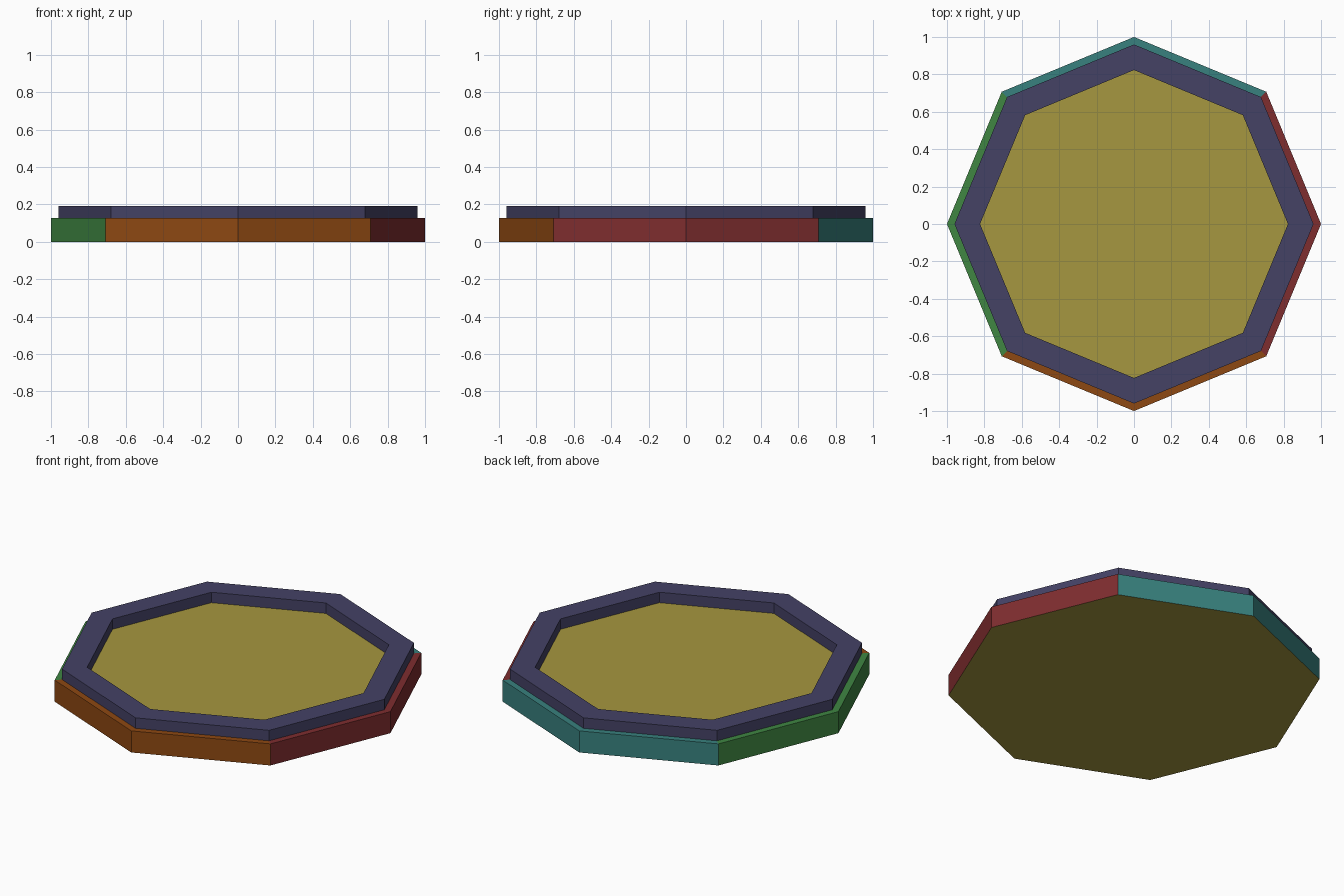
import bpy, bmesh
from math import cos, sin, tau

if "Cube" in bpy.data.objects:
    bpy.data.objects.remove(bpy.data.objects["Cube"])

SIDES = 8


def material(name, rgb):
    m = bpy.data.materials.new(name)
    m.diffuse_color = (*rgb, 1)
    m.use_nodes = True
    m.node_tree.nodes["Principled BSDF"].inputs["Base Color"].default_value = m.diffuse_color
    return m


def ring(bm, radius, z):
    return [bm.verts.new((radius * cos(tau * i / SIDES), radius * sin(tau * i / SIDES), z))
            for i in range(SIDES)]


def bridge(bm, a, b):
    """Join two octagon rings with one quad per side."""
    return [bm.faces.new((a[i], a[(i + 1) % SIDES], b[(i + 1) % SIDES], b[i]))
            for i in range(SIDES)]


def finish(bm, name, materials):
    bmesh.ops.recalc_face_normals(bm, faces=bm.faces)
    mesh = bpy.data.meshes.new(name)
    bm.to_mesh(mesh)
    bm.free()
    for m in materials:
        mesh.materials.append(m)
    obj = bpy.data.objects.new(name, mesh)
    bpy.context.collection.objects.link(obj)
    return obj


yellow = material("floor_yellow", (0.38, 0.31, 0.05))
red = material("edge_red", (0.21, 0.026, 0.028))
teal = material("edge_teal", (0.04, 0.22, 0.21))
green = material("edge_green", (0.05, 0.24, 0.055))
orange = material("edge_orange", (0.27, 0.065, 0.006))
indigo = material("rim_indigo", (0.058, 0.054, 0.13))

# Base slab: yellow underside and floor, edge coloured by quarter
bm = bmesh.new()
bottom, top, inner = ring(bm, 1.0, 0), ring(bm, 1.0, 0.128), ring(bm, 0.89, 0.128)
bm.faces.new(bottom)
bm.faces.new(inner)
for band in (bridge(bm, bottom, top), bridge(bm, top, inner)):
    for i, face in enumerate(band):
        face.material_index = 1 + ((i + 1) // 2) % 4
finish(bm, "base_slab", [yellow, red, teal, green, orange])

# Raised rim standing on the slab
bm = bmesh.new()
profile = [(0.96, 0.128), (0.96, 0.19), (0.823, 0.19), (0.823, 0.128)]
rings = [ring(bm, r, z) for r, z in profile]
for k in range(4):
    bridge(bm, rings[k], rings[(k + 1) % 4])
finish(bm, "raised_rim", [indigo])
